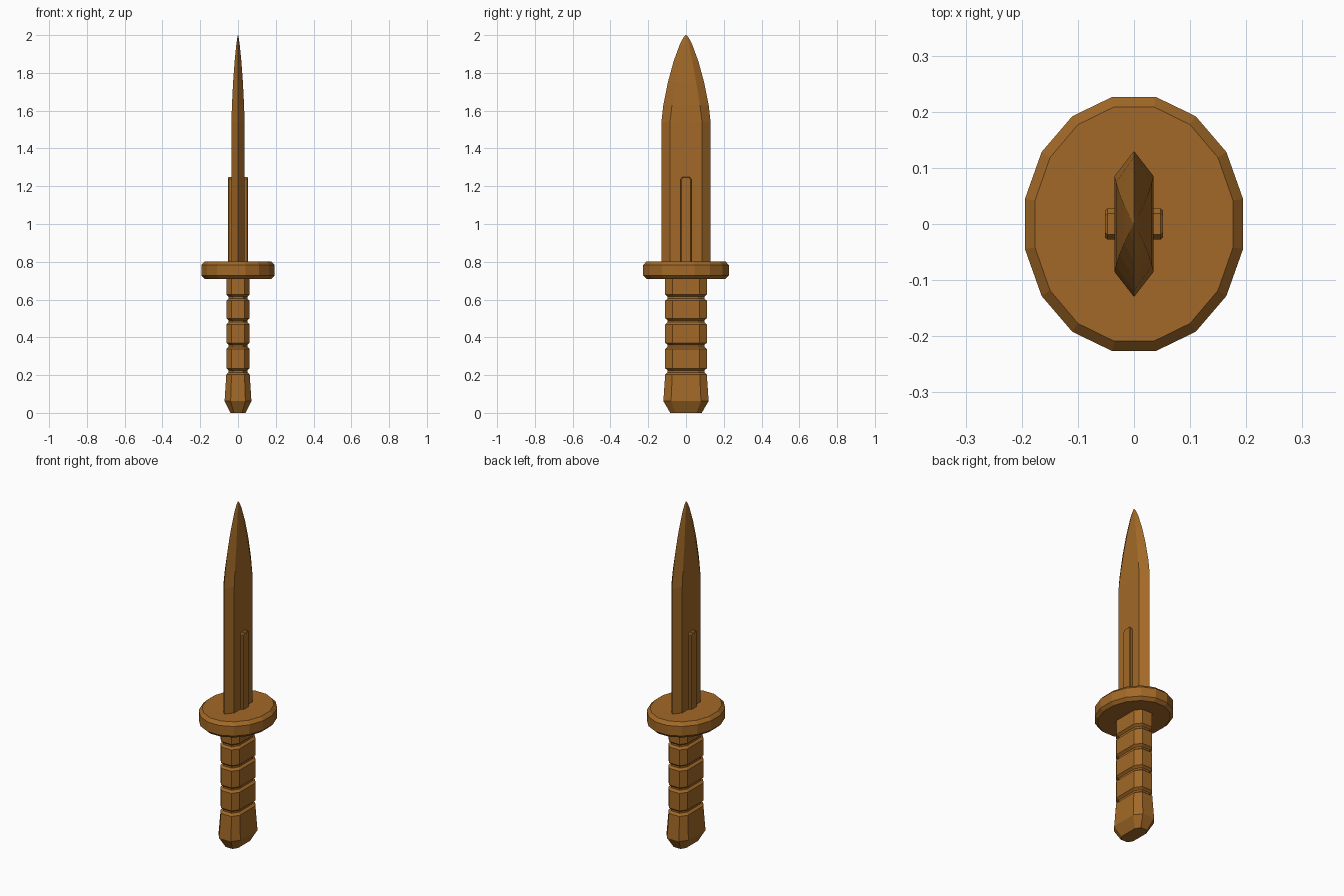
import bpy, bmesh, math

if "Cube" in bpy.data.objects:
    bpy.data.objects.remove(bpy.data.objects["Cube"], do_unlink=True)

BROWN = (0.36, 0.14, 0.02, 1)
mat = bpy.data.materials.new("brown")
mat.use_nodes = True
mat.diffuse_color = BROWN
bsdf = mat.node_tree.nodes["Principled BSDF"]
bsdf.inputs["Base Color"].default_value = BROWN
bsdf.inputs["Roughness"].default_value = 0.8


def loft(name, rings):
    """Skin a stack of equal-sized rings of points and cap both ends."""
    bm = bmesh.new()
    loops = [[bm.verts.new(p) for p in ring] for ring in rings]
    n = len(loops[0])
    for low, high in zip(loops, loops[1:]):
        for i in range(n):
            j = (i + 1) % n
            bm.faces.new((low[i], low[j], high[j], high[i]))
    bm.faces.new(loops[0][::-1])
    bm.faces.new(loops[-1])
    bmesh.ops.recalc_face_normals(bm, faces=bm.faces)
    mesh = bpy.data.meshes.new(name)
    bm.to_mesh(mesh)
    bm.free()
    mesh.materials.append(mat)
    obj = bpy.data.objects.new(name, mesh)
    bpy.context.collection.objects.link(obj)
    return obj


# Blade: flattened hexagon that narrows to the tip
def blade_ring(z, x, y, flat):
    return [(x, -flat, z), (x, flat, z), (0, y, z),
            (-x, flat, z), (-x, -flat, z), (0, -y, z)]


loft("blade", [blade_ring(*s) for s in (
    (0.79, 0.035, 0.13, 0.085), (1.54, 0.035, 0.13, 0.085),
    (1.63, 0.032, 0.12, 0.074), (1.75, 0.026, 0.096, 0.054),
    (1.86, 0.018, 0.066, 0.034), (1.95, 0.009, 0.033, 0.015),
    (1.985, 0.004, 0.015, 0.006), (2.0, 0.001, 0.003, 0.001))])


# Raised ribs on the two flat sides of the blade
def rib_ring(side, x, inset):
    y, top = 0.028 - inset, 1.25 - inset
    return [(side * x, -y, 0.79), (side * x, y, 0.79),
            (side * x, y, top - 0.012), (side * x, y - 0.009, top),
            (side * x, 0.009 - y, top), (side * x, -y, top - 0.012)]


for side, label in ((1, "left"), (-1, "right")):
    loft("blade_rib_" + label, [rib_ring(side, 0.03, 0),
                                rib_ring(side, 0.047, 0),
                                rib_ring(side, 0.052, 0.004)])


# Guard: oval disc with chamfered rims
def guard_ring(z, inset):
    angles = [math.tau * (i + 0.5) / 16 for i in range(16)]
    return [((0.198 - inset) * math.cos(a), (0.231 - inset) * math.sin(a), z)
            for a in angles]


loft("guard", [guard_ring(0.71, 0.018), guard_ring(0.727, 0),
               guard_ring(0.783, 0), guard_ring(0.802, 0.018)])


# Grip and pommel: elongated octagon with grooves
def grip_ring(z, x, y):
    cx, cy = x * 0.55, y * 0.66
    return [(x, -cy, z), (x, cy, z), (cx, y, z), (-cx, y, z),
            (-x, cy, z), (-x, -cy, z), (-cx, -y, z), (cx, -y, z)]


X, Y, DEPTH = 0.062, 0.11, 0.013
rings = [grip_ring(0, 0.04, 0.083), grip_ring(0.062, 0.071, 0.12)]
for z in (0.22, 0.355, 0.485, 0.61):
    for dz, cut in ((-0.016, 0), (-0.005, DEPTH), (0.005, DEPTH), (0.016, 0)):
        rings.append(grip_ring(z + dz, X - cut, Y - cut))
rings.append(grip_ring(0.72, X, Y))
loft("grip", rings)
